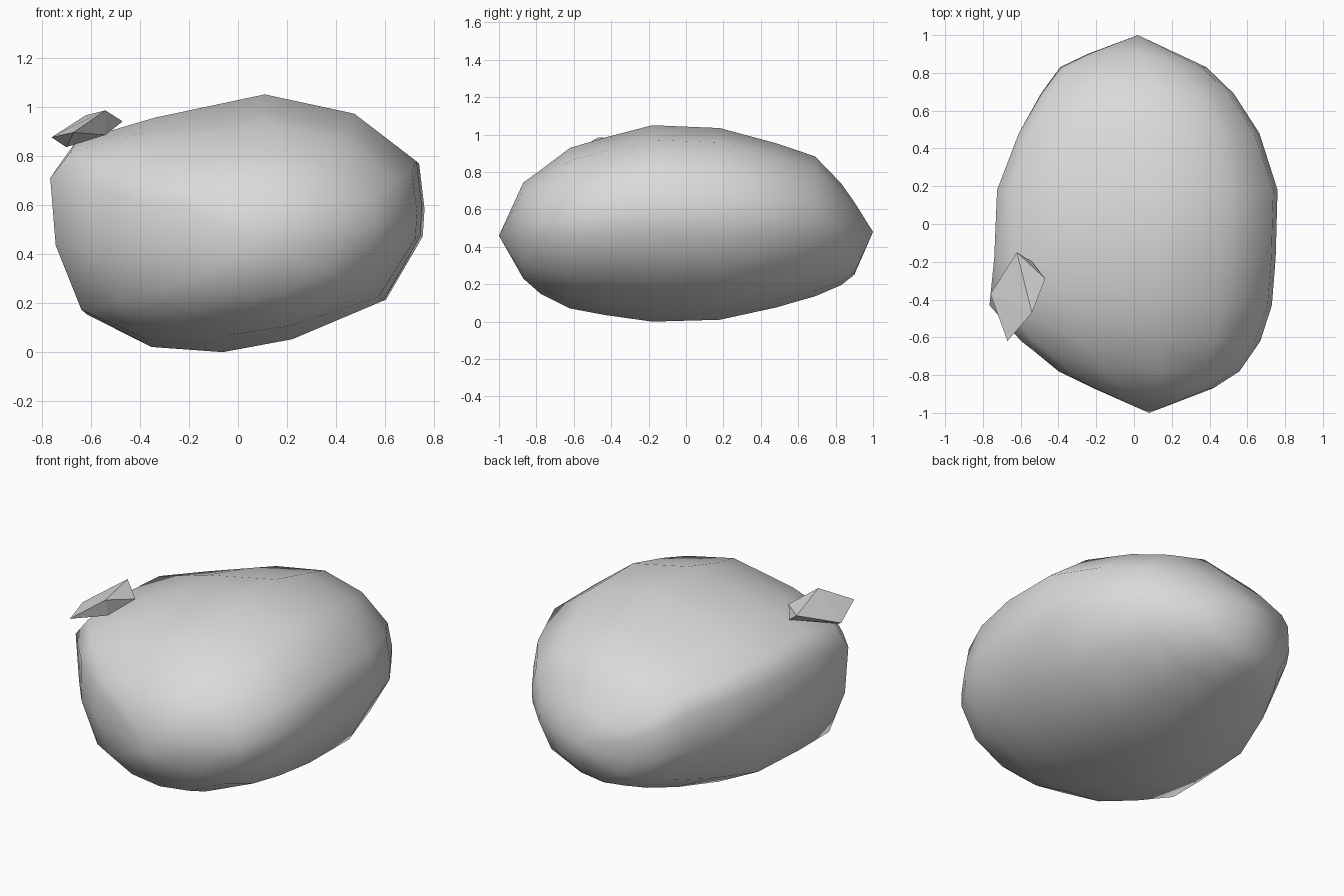
import bpy, bmesh, math

if "Cube" in bpy.data.objects:
    bpy.data.objects.remove(bpy.data.objects["Cube"])

grey = bpy.data.materials.new("light grey")
grey.diffuse_color = (0.7, 0.7, 0.7, 1)
grey.use_nodes = True
grey.node_tree.nodes["Principled BSDF"].inputs["Base Color"].default_value = grey.diffuse_color


def add_object(name, bm, smooth):
    bmesh.ops.recalc_face_normals(bm, faces=bm.faces)
    for f in bm.faces:
        f.smooth = smooth
    mesh = bpy.data.meshes.new(name)
    bm.to_mesh(mesh)
    bm.free()
    mesh.materials.append(grey)
    obj = bpy.data.objects.new(name, mesh)
    bpy.context.collection.objects.link(obj)
    return obj


# Body: one lopsided cross-section (x -1..1, z -1..1) fitted to stations along y
profile = [(-1, .42), (-.97, -.16), (-.83, -.71), (-.48, -.96), (-.09, -1),
           (.29, -.9), (.79, -.6), (.99, -.1), (1, .12), (.97, .48),
           (.63, .85), (.14, 1), (-.46, .82), (-.89, .64)]
# y, x min, x max, z min, z max, roundness (0 = profile, 1 = ellipse)
stations = [(-.87, -.22, .42, .23, .745, .6), (-.78, -.41, .56, .15, .81, .5),
            (-.62, -.61, .67, .07, .93, .25), (-.43, -.765, .73, .035, .985, 0),
            (-.18, -.74, .75, 0, 1.05, 0), (.18, -.725, .76, .01, 1.035, 0),
            (.48, -.62, .665, .075, .955, .2), (.69, -.505, .53, .135, .885, .4),
            (.83, -.40, .385, .195, .74, .5), (.90, -.25, .235, .25, .64, .6)]

bm = bmesh.new()
rings = []
for y, x0, x1, z0, z1, k in stations:
    cx, hw, cz, hh = (x0 + x1) / 2, (x1 - x0) / 2, (z0 + z1) / 2, (z1 - z0) / 2
    ring = []
    for px, pz in profile:
        s = 1 - k + k / math.hypot(px, pz)
        ring.append(bm.verts.new((cx + hw * px * s, y, cz + hh * pz * s)))
    rings.append(ring)
n = len(profile)
for a, b in zip(rings, rings[1:]):
    for i in range(n):
        j = (i + 1) % n
        bm.faces.new((a[i], a[j], b[j], b[i]))
# pointed ends
for ring, tip in ((rings[0], (.08, -1, .46)), (rings[-1], (.02, 1, .48))):
    t = bm.verts.new(tip)
    for i in range(n):
        bm.faces.new((ring[i], ring[(i + 1) % n], t))
add_object("body", bm, True)

# Stub: small faceted chip on the upper left shoulder
bm = bmesh.new()
for p in [(-.76, -.37, .875), (-.67, -.62, .895), (-.54, -.47, .985),
          (-.47, -.29, .94), (-.62, -.15, .965), (-.70, -.42, .835),
          (-.54, -.45, .885), (-.54, -.20, .90)]:
    bm.verts.new(p)
bmesh.ops.convex_hull(bm, input=bm.verts)
add_object("stub", bm, False)
